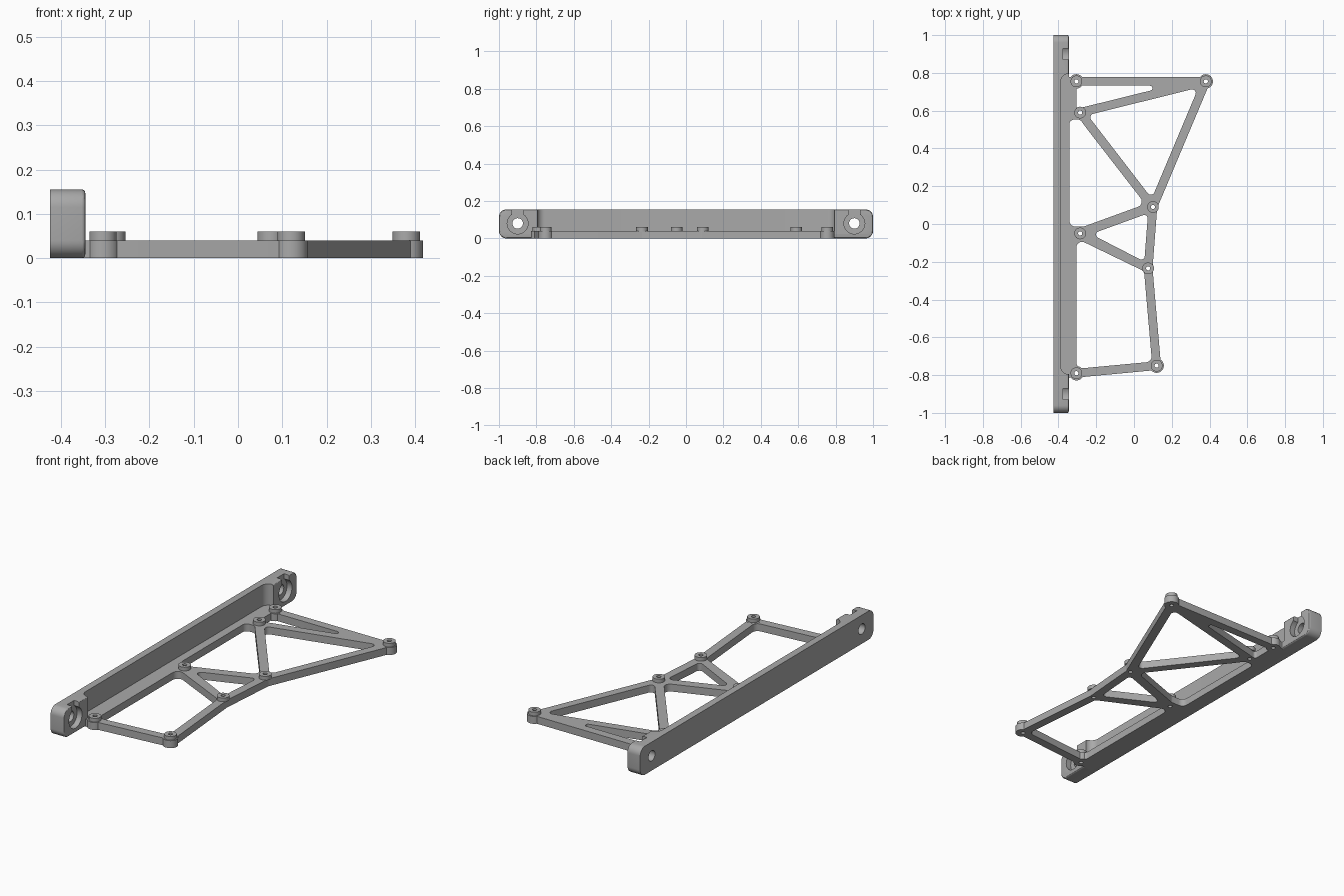
import bpy, bmesh, math
from mathutils import Vector, Matrix

cube = bpy.data.objects.get("Cube")
if cube:
    bpy.data.objects.remove(cube)

grey = bpy.data.materials.new("matte_grey")
grey.use_nodes = True
grey.diffuse_color = (0.4, 0.4, 0.4, 1)
grey.node_tree.nodes["Principled BSDF"].inputs["Base Color"].default_value = (0.4, 0.4, 0.4, 1)


def inset(points, d):
    """Move every edge of a counter-clockwise polygon inwards by d."""
    pts = [Vector(p) for p in points]
    out = []
    for i, p in enumerate(pts):
        a = (p - pts[i - 1]).normalized()
        b = (pts[(i + 1) % len(pts)] - p).normalized()
        na, nb = Vector((-a.y, a.x)), Vector((-b.y, b.x))
        out.append(p + (na + nb) * d / (1 + na.dot(nb)))
    return out


def rounded(points, r, steps=8):
    """Fillet every corner of a polygon."""
    pts = [Vector(p) for p in points]
    out = []
    for i, p in enumerate(pts):
        u, v = pts[i - 1] - p, pts[(i + 1) % len(pts)] - p
        t = min(r / math.tan(u.angle(v) / 2), 0.45 * u.length, 0.45 * v.length)
        a, b = p + u.normalized() * t, p + v.normalized() * t
        w = math.sin(u.angle(v) / 2)      # rational weight gives a true arc
        for k in range(steps + 1):
            s = k / steps
            c = ((1 - s) ** 2, 2 * w * s * (1 - s), s * s)
            out.append((a * c[0] + p * c[1] + b * c[2]) / sum(c))
    return out


def circle(x, y, r, n=32):
    return [(x + r * math.cos(math.tau * k / n), y + r * math.sin(math.tau * k / n)) for k in range(n)]


def box(x0, x1, y0, y1):
    return [(x0, y0), (x1, y0), (x1, y1), (x0, y1)]


def prism(name, loops, low, high, along_x=False):
    """Extrude an outline with holes along z, or a (y, z) outline along x."""
    curve = bpy.data.curves.new(name, 'CURVE')
    curve.dimensions, curve.fill_mode = '2D', 'BOTH'
    curve.extrude = (high - low) / 2
    for loop in loops:
        spline = curve.splines.new('POLY')
        spline.points.add(len(loop) - 1)
        for point, co in zip(spline.points, loop):
            point.co = (co[0], co[1], 0, 1)
        spline.use_cyclic_u = True
    temp = bpy.data.objects.new("temp", curve)
    bpy.context.collection.objects.link(temp)
    graph = bpy.context.evaluated_depsgraph_get()
    mesh = bpy.data.meshes.new_from_object(temp.evaluated_get(graph))
    bpy.data.objects.remove(temp)
    mesh.transform(Matrix.Translation((0, 0, (low + high) / 2)))
    if along_x:
        mesh.transform(Matrix(((0, 0, 1, 0), (1, 0, 0, 0), (0, 1, 0, 0), (0, 0, 0, 1))))
    bm = bmesh.new()
    bm.from_mesh(mesh)
    bmesh.ops.remove_doubles(bm, verts=bm.verts, dist=1e-5)
    bmesh.ops.recalc_face_normals(bm, faces=bm.faces)
    bm.to_mesh(mesh)
    bm.free()
    mesh.materials.clear()
    mesh.materials.append(grey)
    obj = bpy.data.objects.new(name, mesh)
    bpy.context.collection.objects.link(obj)
    return obj


def activate(obj):
    bpy.ops.object.select_all(action='DESELECT')
    obj.select_set(True)
    bpy.context.view_layer.objects.active = obj


def cut(obj, cutter):
    mod = obj.modifiers.new("cut", 'BOOLEAN')
    mod.operation, mod.solver, mod.object = 'DIFFERENCE', 'EXACT', cutter
    activate(obj)
    bpy.ops.object.modifier_apply(modifier=mod.name)
    bpy.data.objects.remove(cutter)


# Joints of the frame
A, B, C, D = (-0.305, 0.755), (-0.285, 0.59), (0.38, 0.755), (0.10, 0.09)
E, F, G, H = (-0.285, -0.05), (0.075, -0.235), (0.12, -0.75), (-0.305, -0.79)
joints = [A, B, C, D, E, F, G, H]
half = 0.023
rail = -0.328

# Flat frame: one outline with rounded windows between the struts
outline = rounded(inset([(-0.38, -0.792), H, G, F, D, C, (-0.38, 0.755)], -half), 0.02)
windows = [
    rounded(inset([(rail, 0.58), C, (rail, 0.755)], half), 0.013),
    rounded(inset([B, D, C], half), 0.02),
    rounded([(-0.342, -0.013), (-0.265, -0.013), (0.06, 0.105), (-0.25, 0.505),
             (-0.285, 0.553), (-0.342, 0.553)], 0.03),
    rounded(inset([E, F, D], half), 0.018),
    rounded(inset([(rail, -0.792), G, F, (rail, -0.04)], half), 0.03),
]
holes = [circle(x, y, 0.011, 20) for x, y in joints]
prism("frame", [outline] + windows + holes, 0, 0.04)

# Round pads at the joints, each with a raised screw boss
for i, (x, y) in enumerate(joints):
    hole = circle(x, y, 0.011, 20)
    if i in (0, 2, 6, 7):
        prism("joint_pad", [circle(x, y, 0.038), hole], 0, 0.0402)
    prism("screw_boss", [circle(x, y, 0.031), hole], 0.038, 0.06)

# Mounting wall with softened front edge
back, front, top = -0.425, -0.345, 0.155
wall = prism("mounting_wall", [rounded(box(-1, 1, 0, top), 0.04)], back, front, True)
bm = bmesh.new()
bm.from_mesh(wall.data)
rim = [e for e in bm.edges if len(e.link_faces) == 2 and e.calc_face_angle() > 1
       and all(v.co.x > front - 0.001 for v in e.verts)]
bmesh.ops.bevel(bm, geom=rim, offset=0.008, segments=3, profile=0.5, affect='EDGES')
bm.to_mesh(wall.data)
bm.free()

# Long recess leaving a thin web between the end blocks
recess = [(-0.2, -0.795), (-0.2, 0.795), (-0.387, 0.795), (-0.387, -0.795)]
cut(wall, prism("recess_cutter", [rounded(recess, 0.04)], 0.0398, 0.3))

# Screw holes with counterbores open to the top
for y in (-0.9, 0.9):
    cut(wall, prism("hole_cutter", [circle(y, 0.08, 0.028)], -0.6, 0, True))
    cut(wall, prism("bore_cutter", [circle(y, 0.08, 0.056)], -0.375, 0, True))
    cut(wall, prism("slot_cutter", [box(y - 0.03, y + 0.03, 0.08, 0.3)], -0.375, 0, True))

for obj in bpy.context.collection.objects:
    if obj.type == 'MESH' and grey.name in obj.data.materials:
        activate(obj)
        bpy.ops.object.shade_smooth_by_angle(angle=math.radians(30))
